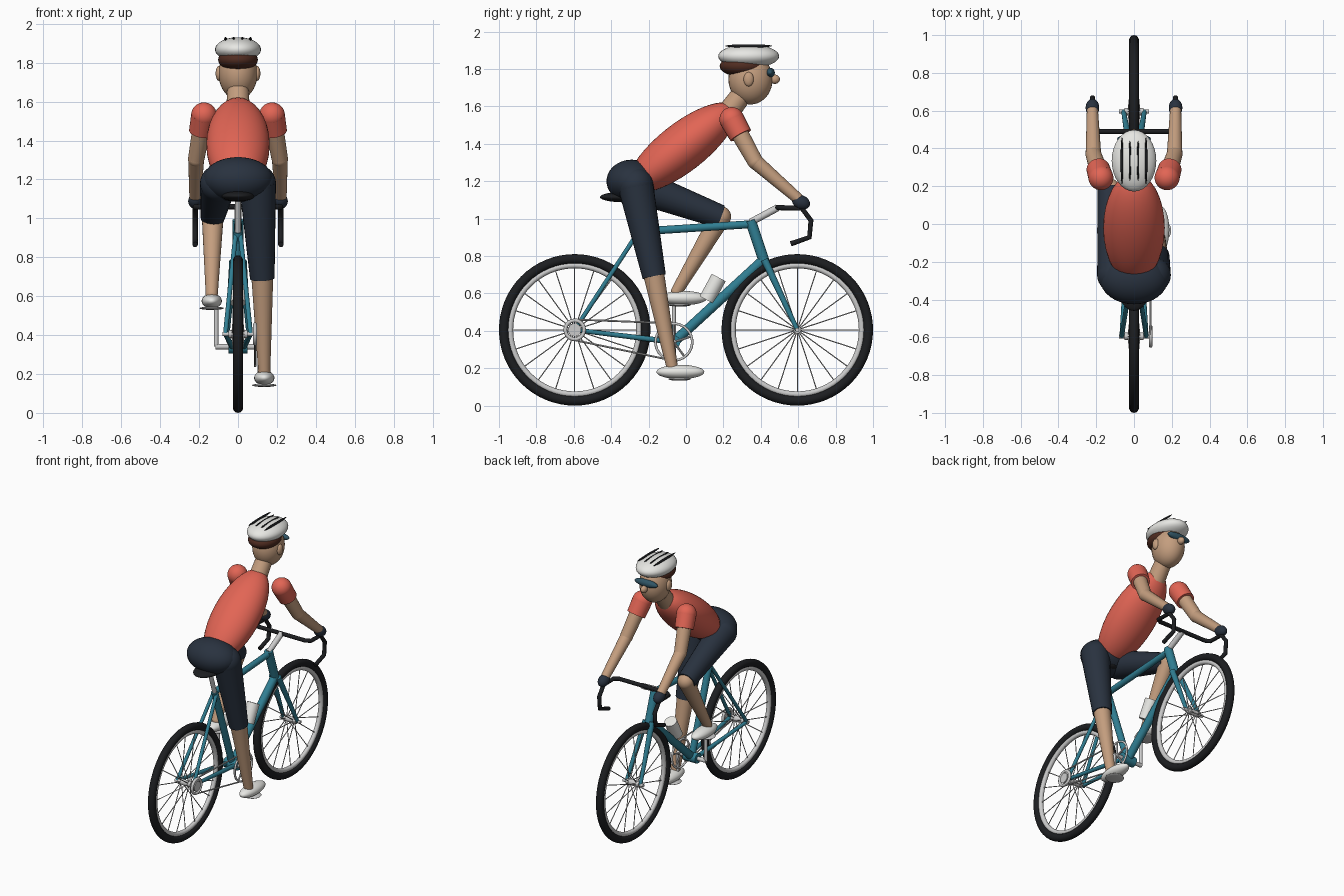
import bpy, bmesh, math
from mathutils import Vector, Matrix

if "Cube" in bpy.data.objects:
    bpy.data.objects.remove(bpy.data.objects["Cube"])

COLORS = {
    "red": (0.76, 0.13, 0.09), "teal": (0.03, 0.21, 0.29), "navy": (0.022, 0.032, 0.05),
    "skin": (0.55, 0.34, 0.21), "white": (0.8, 0.8, 0.77), "brown": (0.08, 0.025, 0.015),
    "black": (0.012, 0.013, 0.015), "lens": (0.03, 0.09, 0.13),
}
MATS = {}
for key, c in COLORS.items():
    MATS[key] = bpy.data.materials.new(key)
    MATS[key].diffuse_color = (*c, 1)


def finish(name, bm, color):
    me = bpy.data.meshes.new(name)
    bm.to_mesh(me)
    bm.free()
    ob = bpy.data.objects.new(name, me)
    bpy.context.collection.objects.link(ob)
    if color:
        me.materials.append(MATS[color])
    return ob


def add_rod(bm, a, b, r1, r2, n):
    a, b = Vector(a), Vector(b)
    d = b - a
    m = Matrix.Translation((a + b) / 2) @ d.to_track_quat('Z', 'Y').to_matrix().to_4x4()
    bmesh.ops.create_cone(bm, cap_ends=True, segments=n, radius1=r1, radius2=r2, depth=d.length, matrix=m)


def rod(name, a, b, r1, r2=None, color=None, n=24):
    bm = bmesh.new()
    add_rod(bm, a, b, r1, r1 if r2 is None else r2, n)
    return finish(name, bm, color)


def ball(name, c, r, color=None, tilt=0):
    bm = bmesh.new()
    m = Matrix.Translation(c) @ Matrix.Rotation(math.radians(tilt), 4, 'X') @ Matrix.Diagonal((*r, 1))
    bmesh.ops.create_uvsphere(bm, u_segments=32, v_segments=20, radius=1, matrix=m)
    return finish(name, bm, color)


def ring(name, c, R, r, color=None):
    bpy.ops.mesh.primitive_torus_add(location=c, rotation=(0, math.pi / 2, 0), major_radius=R,
                                     minor_radius=r, major_segments=64, minor_segments=14)
    ob = bpy.context.object
    ob.name = name
    if color:
        ob.data.materials.append(MATS[color])


def limb(name, a, b, r1, r2, color):
    """Tapered limb with rounded ends."""
    rod(name, a, b, r1, r2, color)
    ball(name + "_start", a, (r1,) * 3, color)
    ball(name + "_end", b, (r2,) * 3, color)


# Wheels
HZ = 0.405
for label, y in (("rear", -0.595), ("front", 0.595)):
    ring(label + "_tyre", (0, y, HZ), 0.379, 0.026, "black")
    ring(label + "_rim", (0, y, HZ), 0.345, 0.016)
    rod(label + "_hub", (-0.05, y, HZ), (0.05, y, HZ), 0.02)
    rod(label + "_axle", (-0.08, y, HZ), (0.08, y, HZ), 0.011)
    bm = bmesh.new()
    for i in range(20):
        t = i * math.tau / 20
        s, c = math.sin(t), math.cos(t)
        x = 0.03 * (-1) ** i
        add_rod(bm, (x, y + 0.015 * c, HZ + 0.015 * s), (0, y + 0.34 * c, HZ + 0.34 * s), 0.003, 0.003, 6)
    finish(label + "_spokes", bm, None)

# Frame
BB = (0, -0.065, 0.34)
SEAT = (0, -0.265, 0.93)
HEAD_T, HEAD_B = (0, 0.345, 0.99), (0, 0.42, 0.765)
rod("seat_tube", BB, SEAT, 0.023, color="teal")
rod("top_tube", SEAT, (0, 0.35, 0.97), 0.021, color="teal")
rod("down_tube", BB, (0, 0.41, 0.775), 0.027, color="teal")
rod("head_tube", HEAD_B, HEAD_T, 0.029, color="teal")
rod("bottom_bracket", (-0.05, *BB[1:]), (0.05, *BB[1:]), 0.035, color="teal")
for s, side in ((1, "right"), (-1, "left")):
    rod(side + "_fork_blade", (s * 0.025, 0.42, 0.78), (s * 0.055, 0.595, HZ), 0.02, 0.012, "teal")
    rod(side + "_seat_stay", (s * 0.012, -0.26, 0.92), (s * 0.065, -0.595, HZ), 0.012, color="teal")
    rod(side + "_chain_stay", (s * 0.03, *BB[1:]), (s * 0.065, -0.595, HZ), 0.015, 0.012, "teal")
rod("seat_post", SEAT, (0, -0.325, 1.11), 0.015)
ball("saddle", (0, -0.33, 1.115), (0.085, 0.13, 0.028), "black")
rod("bottle", (0, 0.11, 0.565), (0, 0.175, 0.685), 0.042, color="white")

# Handlebar
rod("stem", (0, 0.345, 0.98), (0, 0.49, 1.058), 0.019)
half = [(0.19, 0.49, 1.06), (0.22, 0.51, 1.058), (0.22, 0.62, 1.055), (0.22, 0.668, 0.99),
        (0.22, 0.66, 0.9), (0.22, 0.56, 0.865)]
path = [(-x, y, z) for x, y, z in reversed(half)] + half
cu = bpy.data.curves.new("handlebar", 'CURVE')
cu.dimensions = '3D'
cu.bevel_depth = 0.014
cu.bevel_resolution = 4
cu.use_fill_caps = True
sp = cu.splines.new('POLY')
sp.points.add(len(path) - 1)
for p, co in zip(sp.points, path):
    p.co = (*co, 1)
cu.materials.append(MATS["black"])
bpy.context.collection.objects.link(bpy.data.objects.new("handlebar", cu))

# Drivetrain
CX = 0.088
ring("chainring", (CX, *BB[1:]), 0.098, 0.007)
for i in range(5):
    t = math.radians(72 * i + 90)
    rod(f"chainring_arm_{i}", (CX, *BB[1:]), (CX, BB[1] + 0.098 * math.cos(t), BB[2] + 0.098 * math.sin(t)), 0.006, n=8)
ring("sprocket", (CX, -0.595, HZ), 0.05, 0.01)
rod("sprocket_core", (CX - 0.008, -0.595, HZ), (CX + 0.008, -0.595, HZ), 0.035)
for s, side in ((1, "upper"), (-1, "lower")):
    rod(side + "_chain", (CX, -0.595, HZ + s * 0.055), (CX, BB[1], BB[2] + s * 0.1), 0.005, n=8)
rod("crank_spindle", (-0.115, *BB[1:]), (0.115, *BB[1:]), 0.014)
for s, side in ((1, "right"), (-1, "left")):
    rod(side + "_crank", (s * 0.112, *BB[1:]), (s * 0.112, BB[1], BB[2] - s * 0.195), 0.011)
    ball(side + "_pedal", (s * 0.135, BB[1] + 0.03, BB[2] - s * 0.198), (0.062, 0.06, 0.009))

# Torso and hips
ball("jersey", (0, -0.02, 1.38), (0.163, 0.355, 0.13), "red", 38)
ball("hips", (0, -0.29, 1.2), (0.18, 0.135, 0.115), "navy")

# Legs: hip, knee, ankle, foot centre
for side, hip, knee, ankle, foot in (
        ("right", (0.1, -0.27, 1.18), (0.125, -0.17, 0.69), (0.135, -0.075, 0.21), (0.135, -0.03, 0.18)),
        ("left", (-0.1, -0.27, 1.18), (-0.13, 0.185, 1.01), (-0.135, -0.05, 0.61), (-0.135, -0.015, 0.575))):
    ball(side + "_thigh_top", hip, (0.095,) * 3, "navy")
    rod(side + "_thigh", hip, knee, 0.095, 0.063, "navy")
    limb(side + "_shin", knee, ankle, 0.056, 0.031, "skin")
    ball(side + "_shoe", foot, (0.052, 0.128, 0.038), "white")

# Arms
for s, side in ((1, "right"), (-1, "left")):
    sh, el, wr = Vector((s * 0.175, 0.245, 1.53)), Vector((s * 0.215, 0.37, 1.305)), Vector((s * 0.22, 0.595, 1.11))
    ball(side + "_shoulder", sh, (0.066,) * 3, "red")
    rod(side + "_sleeve", sh, sh.lerp(el, 0.38), 0.066, 0.062, "red")
    limb(side + "_upper_arm", sh, el, 0.05, 0.042, "skin")
    limb(side + "_forearm", el, wr, 0.041, 0.03, "skin")
    ball(side + "_glove", (s * 0.22, 0.615, 1.088), (0.036, 0.05, 0.037), "navy", -25)

# Head
rod("neck", (0, 0.22, 1.56), (0, 0.325, 1.7), 0.06, 0.054, "skin")
ball("head", (0, 0.345, 1.745), (0.1, 0.118, 0.135), "skin")
ball("nose", (0, 0.475, 1.745), (0.022, 0.027, 0.025), "skin")
for s, side in ((1, "right"), (-1, "left")):
    ball(side + "_ear", (s * 0.098, 0.335, 1.745), (0.017, 0.027, 0.038), "skin")
ball("hair", (0, 0.305, 1.815), (0.102, 0.125, 0.058), "brown")
ball("sunglasses", (0, 0.45, 1.78), (0.09, 0.025, 0.026), "lens")
ball("helmet", (0, 0.335, 1.868), (0.118, 0.163, 0.063), "white")
for i, x in enumerate((-0.064, -0.022, 0.022, 0.064)):
    ball(f"helmet_vent_{i}", (x, 0.335, 1.923), (0.007, 0.125 if i in (0, 3) else 0.105, 0.009), "black")

# Smooth shading with sharp edges kept
bpy.ops.object.select_all(action='DESELECT')
for ob in bpy.data.objects:
    if ob.type == 'MESH':
        ob.select_set(True)
        bpy.context.view_layer.objects.active = ob
bpy.ops.object.shade_smooth_by_angle(angle=math.radians(40))

for m in bpy.data.materials:
    if m.users and not m.is_grease_pencil:
        m.use_nodes = True
        m.node_tree.nodes["Principled BSDF"].inputs["Base Color"].default_value = m.diffuse_color
